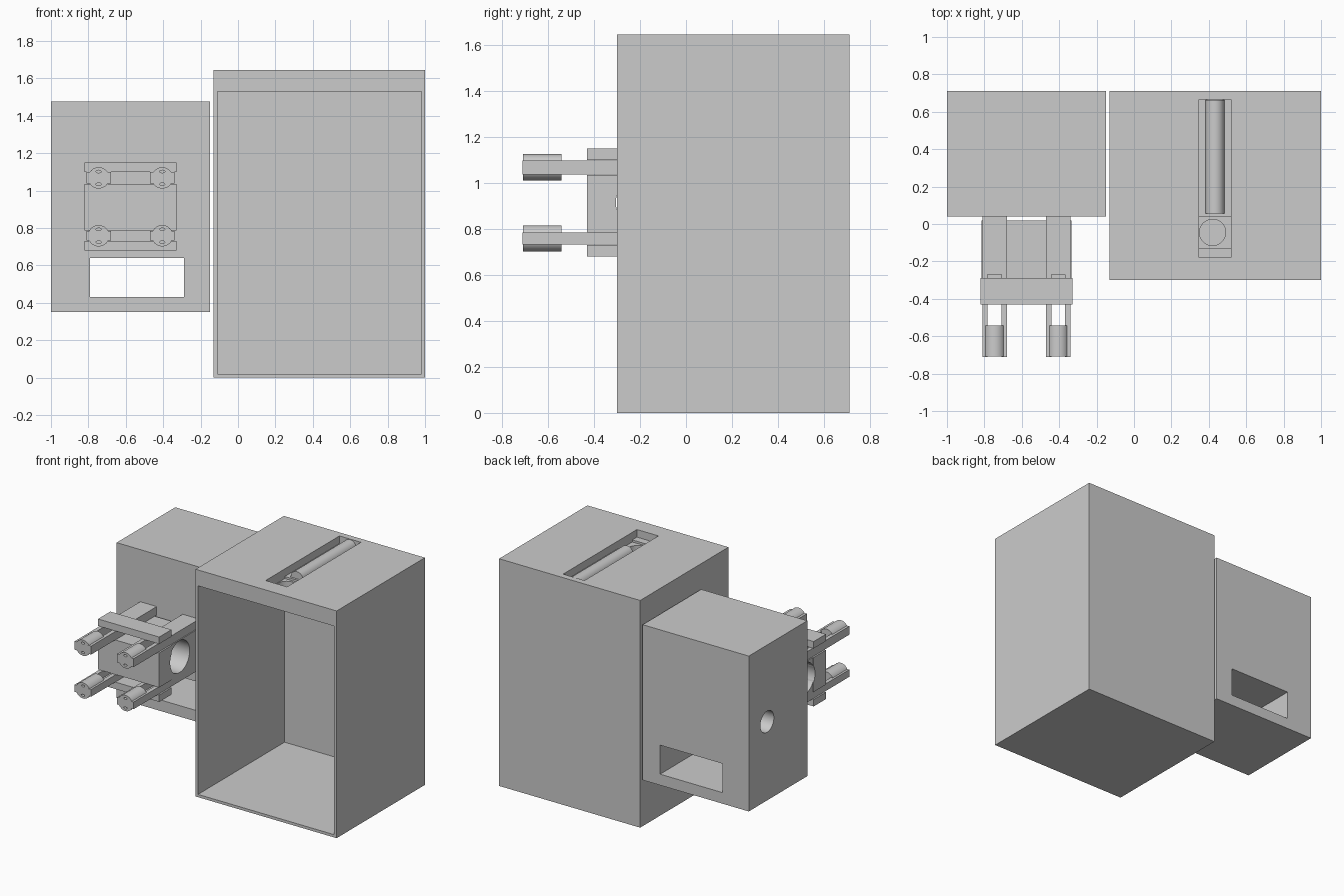
import bpy, math
from mathutils import Vector

if "Cube" in bpy.data.objects:
    bpy.data.objects.remove(bpy.data.objects["Cube"])


def box(name, x, y, z):
    """Axis-aligned box from (min, max) ranges."""
    bpy.ops.mesh.primitive_cube_add(size=1)
    o = bpy.context.object
    o.name = name
    c = Vector([(r[0] + r[1]) / 2 for r in (x, y, z)])
    s = [r[1] - r[0] for r in (x, y, z)]
    for v in o.data.vertices:
        v.co = Vector([v.co[i] * s[i] for i in range(3)]) + c
    return o


def cyl(name, axis, centre, r, length, scale=(1, 1, 1), verts=48):
    rot = {'X': (0, math.pi / 2, 0), 'Y': (math.pi / 2, 0, 0), 'Z': (0, 0, 0)}[axis]
    bpy.ops.mesh.primitive_cylinder_add(vertices=verts, radius=r, depth=length,
                                        location=centre, rotation=rot)
    o = bpy.context.object
    o.name = name
    o.scale = scale
    bpy.ops.object.transform_apply(location=True, rotation=True, scale=True)
    smooth(o)
    return o


def smooth(o):
    bpy.ops.object.select_all(action='DESELECT')
    o.select_set(True)
    bpy.context.view_layer.objects.active = o
    bpy.ops.object.shade_smooth_by_angle(angle=math.radians(30))


def cut(target, *cutters):
    for c in cutters:
        m = target.modifiers.new("cut", 'BOOLEAN')
        m.operation, m.solver, m.object = 'DIFFERENCE', 'EXACT', c
        bpy.context.view_layer.objects.active = target
        bpy.ops.object.modifier_apply(modifier=m.name)
        bpy.data.objects.remove(c)
    smooth(target)


# Large cabinet: open front, recess and round hole in the thick top
cabinet = box("large_cabinet", (-0.13, 1.0), (-0.30, 0.71), (0, 1.645))
cut(cabinet,
    box("cavity", (-0.11, 0.98), (-0.5, 0.69), (0.02, 1.53)),
    box("recess", (0.347, 0.519), (-0.18, 0.665), (1.59, 1.8)),
    box("seat_recess", (0.347, 0.519), (-0.127, 0.04), (1.575, 1.7)),
    cyl("top_hole", 'Z', (0.42, -0.045, 1.57), 0.07, 0.2))
cyl("recess_roller", 'Y', (0.433, 0.36, 1.592), 0.05, 0.608)

# Small cabinet: rectangular slot front to back, round bore across
small = box("small_cabinet", (-1.0, -0.15), (0.04, 0.71), (0.35, 1.475))
cut(small,
    box("slot", (-0.79, -0.29), (-0.2, 0.9), (0.43, 0.64)),
    cyl("bore", 'X', (-0.575, 0.50, 0.92), 0.077, 1.2))

# Sliding block with wide front collar and large cross bore
block = box("sliding_block", (-0.815, -0.335), (-0.30, 0.02), (0.785, 1.035))
collar = box("collar", (-0.82, -0.33), (-0.43, -0.29), (0.785, 1.035))
m = block.modifiers.new("join", 'BOOLEAN')
m.operation, m.solver, m.object = 'UNION', 'EXACT', collar
bpy.context.view_layer.objects.active = block
bpy.ops.object.modifier_apply(modifier=m.name)
bpy.data.objects.remove(collar)
cut(block, cyl("block_bore", 'X', (-0.575, -0.19, 0.915), 0.115, 1.0))

# Clamp plates above and below the guide bars
box("clamp_plate_top", (-0.82, -0.33), (-0.43, -0.29), (1.10, 1.15))
box("clamp_plate_bottom", (-0.82, -0.33), (-0.43, -0.29), (0.68, 0.73))

# Four forked guide bars with end rollers
for side, cx in (("left", -0.745), ("right", -0.405)):
    for level, z0, z1 in (("upper", 1.037, 1.098), ("lower", 0.732, 0.784)):
        tag = f"{level}_{side}"
        cz = (z0 + z1) / 2
        bar = box("guide_bar_" + tag, (cx - 0.066, cx + 0.066), (-0.71, 0.05), (z0, z1))
        cut(bar, box("fork", (cx - 0.037, cx + 0.037), (-0.9, -0.27), (0.5, 1.3)))
        roller = cyl("roller_" + tag, 'Y', (cx, -0.6255, cz), 0.057, 0.168)
        cut(roller, *[cyl("pin_hole", 'Y', (cx, -0.71, cz + d), 0.014, 0.06,
                          (1, 0.5, 1), 16) for d in (-0.034, 0.034)])
